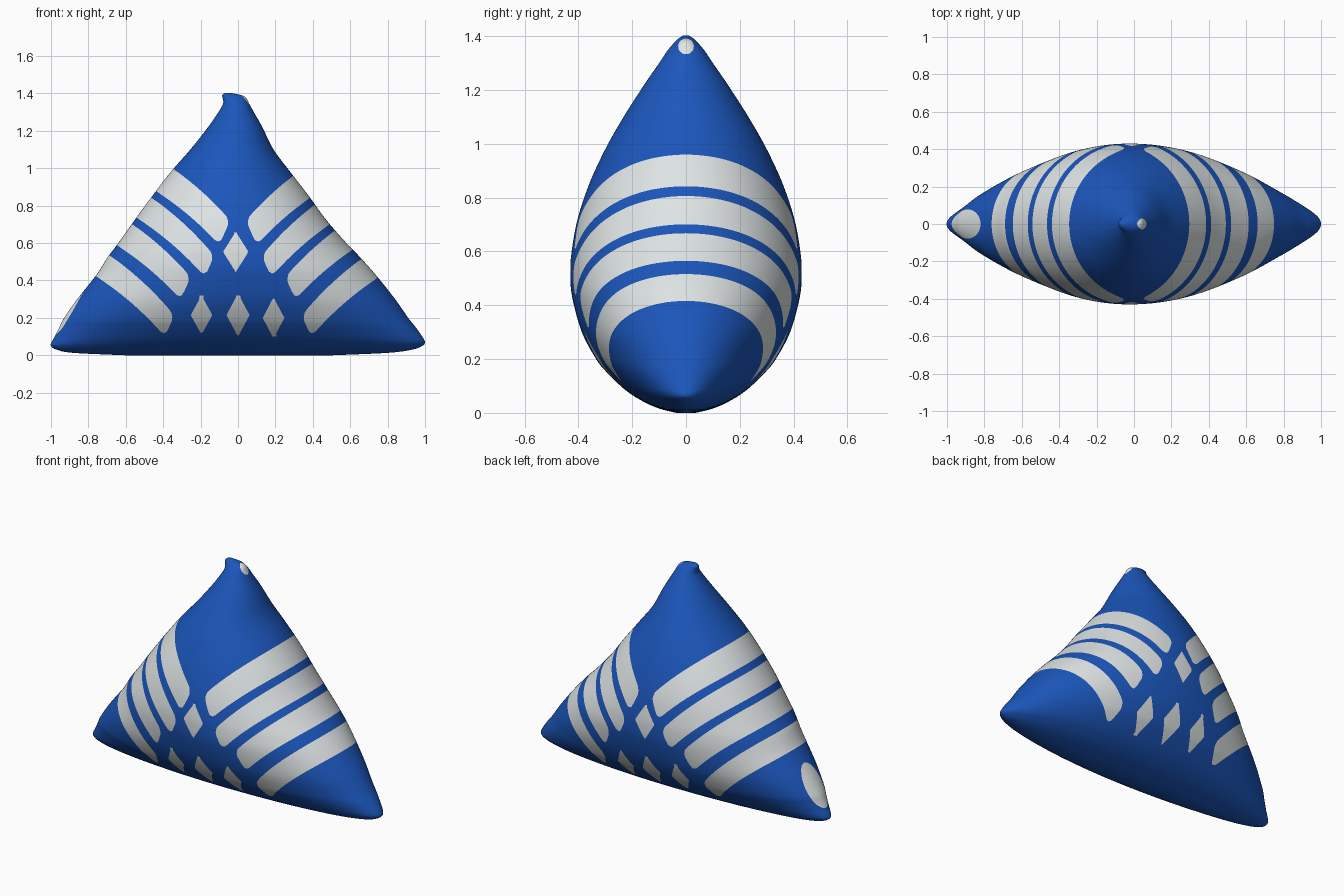
import bpy, bmesh, math
from mathutils import Vector

if "Cube" in bpy.data.objects:
    bpy.data.objects.remove(bpy.data.objects["Cube"])

# Cushion sections: height, left edge, right edge, half depth
SECTIONS = [
    (0.0, -.60, .50, .035), (.013, -.88, .80, .09), (.03, -.97, .93, .135),
    (.05, -1.0, .985, .173), (.07, -.997, 1.0, .205), (.10, -.98, .985, .243),
    (.15, -.955, .95, .294), (.20, -.93, .91, .334), (.30, -.86, .84, .387),
    (.43, -.757, .737, .423), (.52, -.70, .657, .43), (.60, -.64, .58, .425),
    (.72, -.555, .475, .403), (.85, -.46, .38, .36), (.98, -.36, .28, .30),
    (1.10, -.255, .19, .232), (1.22, -.16, .13, .155), (1.30, -.105, .085, .10),
    (1.345, -.08, .06, .07), (1.375, -.082, .045, .045),
    (1.39, -.085, .02, .03), (1.403, -.07, -.04, .01)]
STEPS, COLS = 6, 240

# Stripes: low and high level along the slanted edge, inner end
STRIPES = [(.461, .610, .366), (.285, .417, .366),
           (.104, .242, .441), (-.096, .036, .436)]
# Diamonds: centre x, centre z, half width, half height
DIAMONDS = [(-.012, .553, .068, .108), (-.195, .215, .058, .105),
            (0, .215, .062, .115), (.19, .20, .058, .11)]


def material(name, rgb):
    m = bpy.data.materials.new(name)
    m.diffuse_color = (*rgb, 1)
    m.use_nodes = True
    m.node_tree.nodes["Principled BSDF"].inputs["Base Color"].default_value = m.diffuse_color
    return m


def catmull(a, b, c, d, t):
    return [.5 * (2 * q + (r - p) * t + (2 * p - 5 * q + 4 * r - s) * t * t
                  + (3 * q - p - 3 * r + s) * t ** 3)
            for p, q, r, s in zip(a, b, c, d)]


def rounded(a, b, r=.035):
    """Minimum of two distances, with a rounded corner."""
    if a < r and b < r:
        return r - math.hypot(r - a, r - b)
    return min(a, b)


def pattern(p):
    """Positive inside the white markings, negative on the blue."""
    x, y, z = p
    ax = abs(x)
    q = .818 - .814 * ax - .581 * z
    v = -.581 * ax + .814 * z + .3 * q * q
    gap = .02 * max(q, 0)
    best = max(rounded(min(v - lo, hi - v) - gap, .9 * (ax + .45 * z - end))
               for lo, hi, end in STRIPES)
    for cx, cz, w, h in DIAMONDS:
        best = max(best, .06 * (1 - abs(x - cx) / w - abs(z - cz) / h))
    if x > 0:   # small spot beside the peak
        best = max(best, .029 - math.hypot(y, z - 1.362))
    else:       # oval patch on the left corner
        best = max(best, .08 * (1 - math.hypot(y / .078, (z - .23) / .12)))
    return best


def crossing(a, b):
    lo, hi = 0.0, 1.0
    sign = pattern(a) > 0
    for _ in range(12):
        mid = (lo + hi) / 2
        if (pattern(a.lerp(b, mid)) > 0) == sign:
            lo = mid
        else:
            hi = mid
    return min(.97, max(.03, lo))


# Loft the cushion from elliptical sections
bm = bmesh.new()
n = len(SECTIONS)
rows = []
for i in range(n - 1):
    pts = [SECTIONS[min(max(k, 0), n - 1)] for k in range(i - 1, i + 3)]
    rows += [catmull(*pts, s / STEPS) for s in range(STEPS)]
rows.append(SECTIONS[-1])
rings = []
for z, left, right, depth in rows:
    mid, half = (left + right) / 2, (right - left) / 2
    rings.append([bm.verts.new((mid + half * math.cos(2 * math.pi * k / COLS),
                                depth * math.sin(2 * math.pi * k / COLS),
                                max(z, 0))) for k in range(COLS)])
for lower, upper in zip(rings, rings[1:]):
    for k in range(COLS):
        j = (k + 1) % COLS
        bm.faces.new((lower[k], lower[j], upper[j], upper[k]))
# Close underside and peak with fans
for ring, flip in ((rings[0], True), (rings[-1], False)):
    centre = bm.verts.new(sum((v.co for v in ring), Vector()) / COLS)
    for k in range(COLS):
        f = (ring[k], ring[(k + 1) % COLS], centre)
        bm.faces.new(f[::-1] if flip else f)

# Cut the outlines of the markings into the surface
value = {v: pattern(v.co) for v in bm.verts}
crossed = [e for e in bm.edges
           if (value[e.verts[0]] > 0) != (value[e.verts[1]] > 0)]
cuts = []
for e in crossed:
    a, b = e.verts
    cuts.append(bmesh.utils.edge_split(e, a, crossing(a.co, b.co))[1])
bmesh.ops.connect_verts(bm, verts=cuts)

# Colour the faces enclosed by the outlines
for f in bm.faces:
    f.smooth = True
    f.material_index = int(pattern(f.calc_center_median()) > 0)
bmesh.ops.recalc_face_normals(bm, faces=bm.faces)

mesh = bpy.data.meshes.new("cushion")
bm.to_mesh(mesh)
bm.free()
mesh.materials.append(material("blue", (.011, .093, .50)))
mesh.materials.append(material("pale grey", (.74, .78, .78)))
cushion = bpy.data.objects.new("cushion", mesh)
bpy.context.collection.objects.link(cushion)
